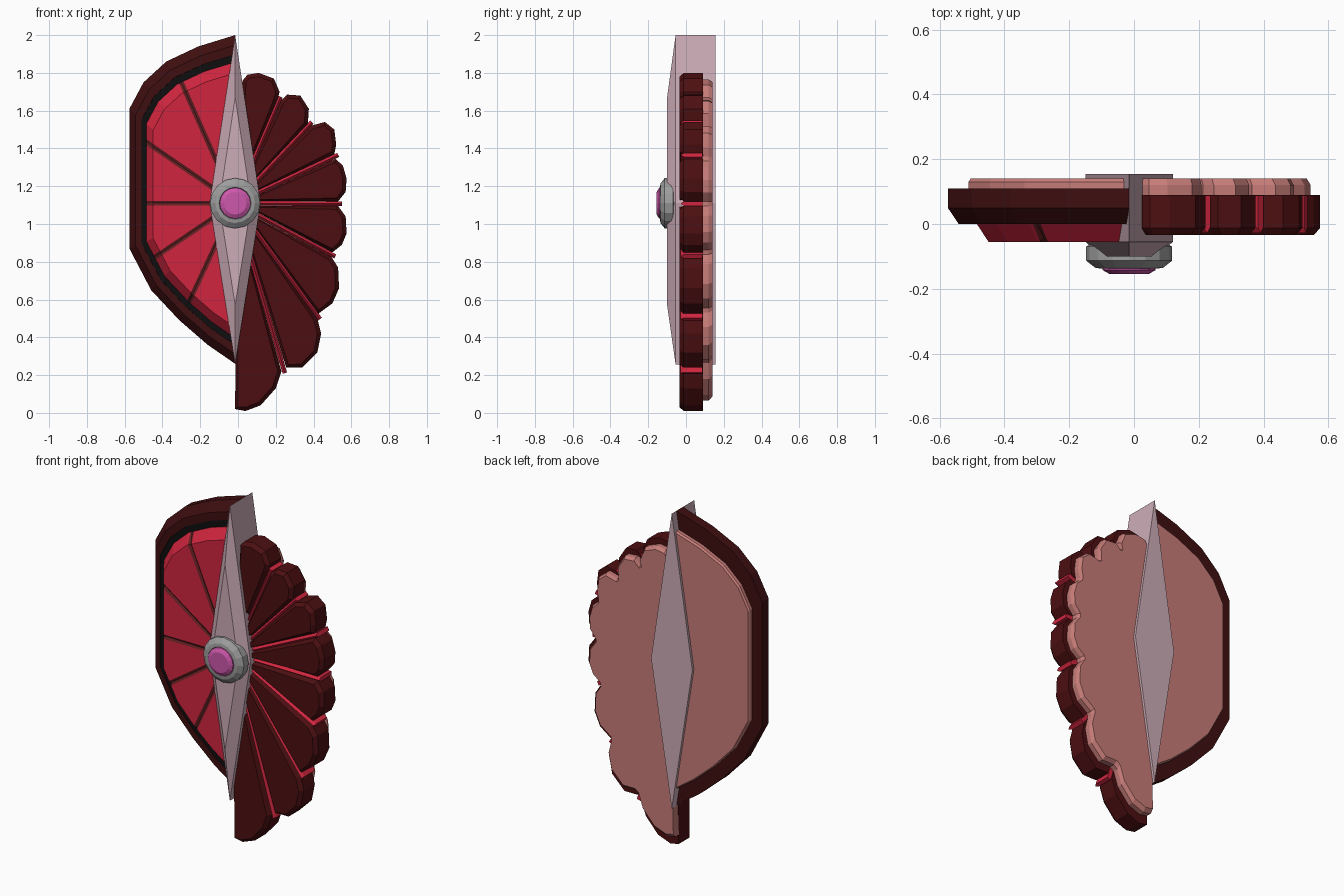
import bpy
import bmesh
from math import sin, cos, tau, radians
from mathutils import Vector

if "Cube" in bpy.data.objects:
    bpy.data.objects.remove(bpy.data.objects["Cube"], do_unlink=True)

CX, CZ = -0.015, 1.11          # hub centre shared by every part


def material(name, r, g, b):
    """Flat colour given as 0-255 display values, stored linear."""
    lin = [((c / 255 + 0.055) / 1.055) ** 2.4 for c in (r, g, b)]
    m = bpy.data.materials.new(name)
    m.use_nodes = True
    m.diffuse_color = (*lin, 1)
    m.node_tree.nodes["Principled BSDF"].inputs["Base Color"].default_value = (*lin, 1)
    return m


MAROON = material("dark maroon", 76, 15, 17)
FRAME = material("frame maroon", 62, 14, 16)
RED = material("crimson", 208, 37, 62)
GROOVE = material("groove brown", 100, 32, 35)
BLACK = material("black", 16, 14, 16)
ROSE = material("dusty rose", 198, 124, 120)
MAUVE = material("pale mauve", 204, 172, 182)
GREY = material("grey metal", 158, 158, 158)
PINK = material("pink gem", 206, 88, 172)


def finish(name, bm, *mats):
    bmesh.ops.recalc_face_normals(bm, faces=bm.faces)
    mesh = bpy.data.meshes.new(name)
    bm.to_mesh(mesh)
    bm.free()
    for m in mats:
        mesh.materials.append(m)
    ob = bpy.data.objects.new(name, mesh)
    bpy.context.collection.objects.link(ob)
    return ob


def loft(outline, layers):
    """Solid through copies of an outline, each layer being (y, scale about the hub)."""
    bm = bmesh.new()
    loops = [[bm.verts.new((CX + (x - CX) * s, y, CZ + (z - CZ) * s)) for x, z in outline]
             for y, s in layers]
    n = len(outline)
    for a, b in zip(loops, loops[1:]):
        for i in range(n):
            j = (i + 1) % n
            bm.faces.new((a[i], a[j], b[j], b[i]))
    bm.faces.new(loops[0])
    bm.faces.new(loops[-1])
    return bm


# Shield half: frame, dark inner rim and back panel
shield = [(CX, 2.0), (-.21, 1.94), (-.38, 1.86), (-.5, 1.75), (-.575, 1.61),
          (-.575, .87), (-.46, .65), (-.31, .49), (-.16, .36), (CX, .26)]
finish("shield_frame", loft(shield, [(.11, 1), (.05, 1), (0, .94), (0, .885), (.02, .88)]), FRAME)
finish("shield_inner_rim", loft(shield, [(.03, .885), (.004, .885)]), BLACK)
finish("shield_back_panel", loft(shield, [(.1, .885), (.13, .885), (.14, .875)]), ROSE)

# Crimson front panel with V grooves radiating from the hub
bm = loft(shield, [(.02, .84), (0, .84), (-.055, .775)])
hub = Vector((CX, 0, CZ))
WIDTH = .013
rays = []
for angle in (114, 145.5, 180, 214, 245):
    a = radians(angle)
    ray, side = Vector((cos(a), 0, sin(a))), Vector((-sin(a), 0, cos(a)))
    rays.append((ray, side))
    for off in (-WIDTH, 0, WIDTH):
        bmesh.ops.bisect_plane(bm, geom=bm.verts[:] + bm.edges[:] + bm.faces[:], dist=1e-6,
                               plane_co=hub + side * off, plane_no=side)
for ray, side in rays:
    for f in bm.faces:
        d = f.calc_center_median() - hub
        if abs(d.dot(side)) < WIDTH and d.dot(ray) > 0:
            f.material_index = 1
    for v in bm.verts:
        d = v.co - hub
        if abs(d.dot(side)) < 1e-4 and d.dot(ray) > .15 and v.co.y < -.03:
            v.co.y += .012
finish("shield_front_panel", bm, RED, GROOVE)

# Fan half: the rounded tip of each petal, top to bottom
tips = [
    [(.025, 1.76), (.05, 1.79), (.11, 1.8), (.19, 1.77), (.22, 1.7), (.21, 1.66)],
    [(.225, 1.65), (.26, 1.685), (.33, 1.68), (.375, 1.61), (.37, 1.53)],
    [(.385, 1.52), (.46, 1.54), (.51, 1.5), (.52, 1.42), (.51, 1.37)],
    [(.515, 1.345), (.555, 1.31), (.575, 1.24), (.57, 1.17), (.53, 1.12)],
    [(.53, 1.095), (.57, 1.04), (.575, .95), (.55, .89), (.5, .85)],
    [(.495, .825), (.53, .77), (.535, .66), (.5, .58), (.425, .525)],
    [(.42, .5), (.44, .42), (.42, .32), (.34, .24), (.255, .24)],
    [(.23, .22), (.2, .13), (.12, .04), (.04, .01), (CX, .02)],
]
for i, tip in enumerate(tips):
    mid = Vector(tip[0]) + Vector(tip[-1]) - 2 * Vector((CX, CZ))
    base = Vector((CX, CZ)) + mid.normalized() * .06
    bm = loft(tip + [tuple(base)], [(.09, 1), (-.012, 1)])
    bm.normal_update()
    bmesh.ops.recalc_face_normals(bm, faces=bm.faces)
    front = [f for f in bm.faces if f.normal.y < -.9]
    bmesh.ops.inset_individual(bm, faces=front, thickness=.02, depth=.022)
    finish(f"petal_{i + 1}", bm, MAROON)

# Ridged crimson ribs between neighbouring petals
for i, (upper, lower) in enumerate(zip(tips, tips[1:])):
    end = (Vector(upper[-1]) + Vector(lower[0])) / 2 - Vector((CX, CZ))
    ray = end.normalized()
    bm = bmesh.new()
    ends = []
    for reach in (.05, end.length + .02):
        ends.append([bm.verts.new((CX + ray.x * reach - ray.y * w, y, CZ + ray.y * reach + ray.x * w))
                     for w, y in ((-.012, .088), (-.012, -.01), (0, -.028), (.012, -.01), (.012, .088))])
    for k in range(5):
        j = (k + 1) % 5
        bm.faces.new((ends[0][k], ends[0][j], ends[1][j], ends[1][k]))
    for loop in ends:
        bm.faces.new(loop)
    finish(f"rib_{i + 1}", bm, RED)

# Scalloped backing behind the petals
scallop = [p for tip in tips for p in tip]
finish("fan_back_panel", loft(scallop, [(.085, .95), (.12, .95), (.14, .93)]), ROSE)

# Central diamond blade with a raised, bevelled front
diamond = [(CX, 2.0), (CX + .135, CZ), (CX, .255), (CX - .135, CZ)]
finish("diamond_blade", loft(diamond, [(.155, 1), (-.055, 1), (-.1, .63)]), MAUVE)

# Round metal boss and gem
ring = [(CX + cos(tau * k / 16), CZ + sin(tau * k / 16)) for k in range(16)]
finish("hub_boss", loft(ring, [(-.05, .1), (-.07, .133), (-.113, .133), (-.135, .105),
                               (-.138, .085), (-.125, .08)]), GREY)
finish("hub_gem", loft(ring, [(-.1, .082), (-.142, .082), (-.155, .06)]), PINK)
